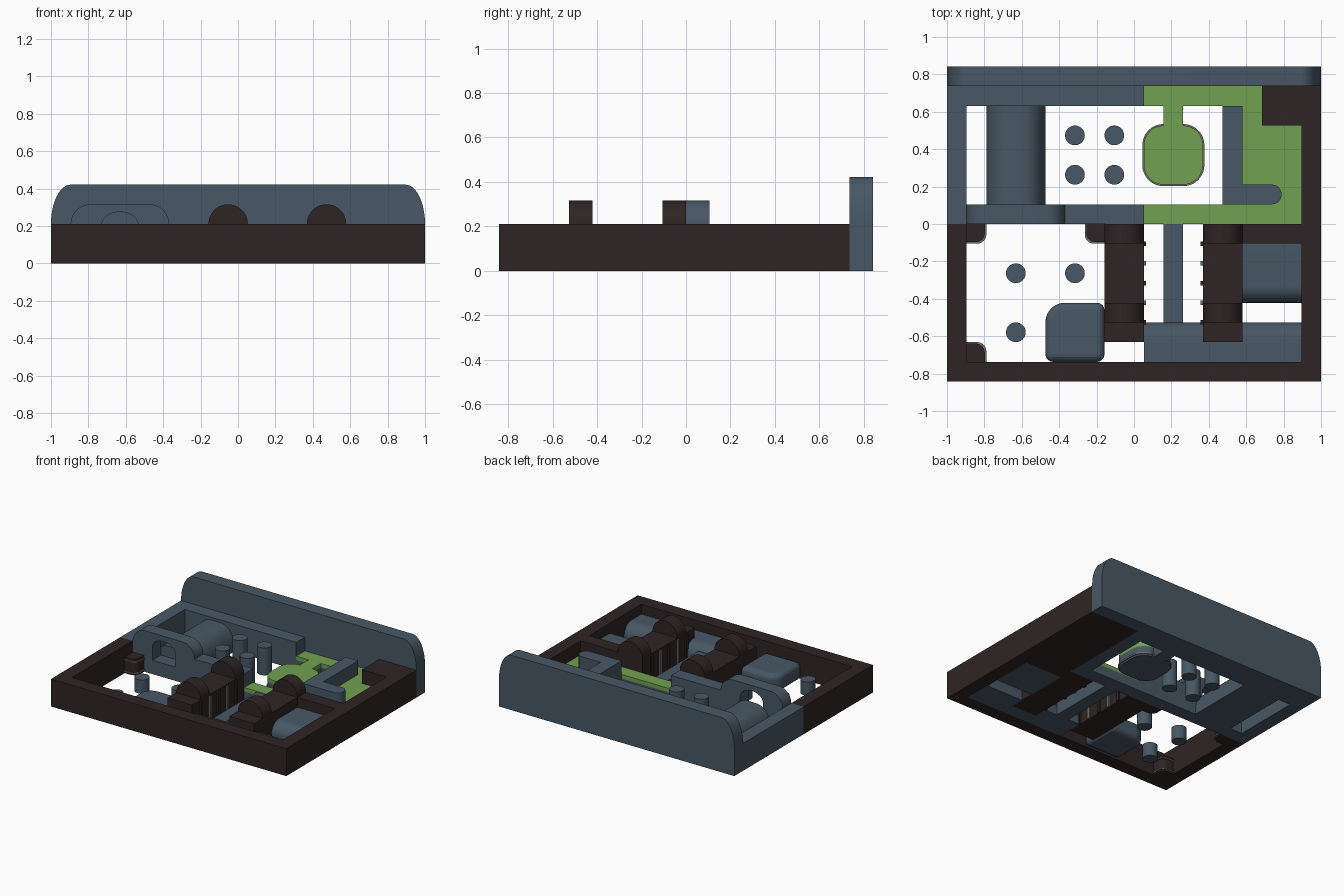
import bpy, bmesh, math

if "Cube" in bpy.data.objects:
    bpy.data.objects.remove(bpy.data.objects["Cube"])

U = 2 / 19          # layout grid step
H = 2 * U           # frame height


def material(name, rgb):
    m = bpy.data.materials.new(name)
    m.diffuse_color = (*rgb, 1)
    m.use_nodes = True
    m.node_tree.nodes["Principled BSDF"].inputs["Base Color"].default_value = m.diffuse_color
    return m


BLUE = material("slate_blue", (0.065, 0.097, 0.130))
DARK = material("dark_brown", (0.028, 0.018, 0.018))
GREEN = material("leaf_green", (0.165, 0.355, 0.080))
GREY = material("warm_grey", (0.16, 0.15, 0.14))


def prism(name, pts, lo, hi, mat, axis='z', smooth=False):
    """Extrude a closed 2D profile along an axis (profile planes: xy, xz or yz)."""
    place = {'z': lambda a, b, c: (a, b, c),
             'y': lambda a, b, c: (a, c, b),
             'x': lambda a, b, c: (c, a, b)}[axis]
    bm = bmesh.new()
    low = [bm.verts.new(place(a, b, lo)) for a, b in pts]
    high = [bm.verts.new(place(a, b, hi)) for a, b in pts]
    bm.faces.new(low)
    bm.faces.new(high)
    n = len(pts)
    for i in range(n):
        j = (i + 1) % n
        bm.faces.new((low[i], low[j], high[j], high[i]))
    bmesh.ops.recalc_face_normals(bm, faces=bm.faces)
    me = bpy.data.meshes.new(name)
    bm.to_mesh(me)
    bm.free()
    ob = bpy.data.objects.new(name, me)
    me.materials.append(mat)
    bpy.context.collection.objects.link(ob)
    if smooth:
        bpy.ops.object.select_all(action='DESELECT')
        ob.select_set(True)
        bpy.context.view_layer.objects.active = ob
        bpy.ops.object.shade_smooth_by_angle(angle=math.radians(35))
    return ob


def box(name, x0, x1, y0, y1, mat, z0=0, z1=H):
    """Box with its plan given in grid steps."""
    pts = [(x0 * U, y0 * U), (x1 * U, y0 * U), (x1 * U, y1 * U), (x0 * U, y1 * U)]
    return prism(name, pts, z0, z1, mat)


def arc(cx, cy, rx, ry, a0, a1, n=10):
    return [(cx + rx * math.cos(math.radians(a0 + (a1 - a0) * i / n)),
             cy + ry * math.sin(math.radians(a0 + (a1 - a0) * i / n))) for i in range(n + 1)]


def dome(x0, x1, z0, z1, rx, rz):
    """Profile with a flat bottom and rounded upper corners."""
    return ([(x0, z0), (x1, z0)] + arc(x1 - rx, z1 - rz, rx, rz, 0, 90)
            + arc(x0 + rx, z1 - rz, rx, rz, 90, 180))


def disc(x, y, r, n=32):
    return arc(x, y, r, r, 0, 360, n)[:-1]


# back panel with rounded shoulders
prism("back_panel", dome(-1, 1, 0, 4 * U, U, 2 * U), 7 * U, 8 * U, BLUE, 'y', True)

# outer frame
box("left_wall_back", -9.5, -8.5, 0, 7, BLUE)
box("left_wall_front", -9.5, -8.5, -7, 0, DARK)
box("front_wall", -9.5, 9.5, -8, -7, DARK)
box("right_wall", 8.5, 9.5, -7, 7, DARK)
box("right_back_block", 6.5, 8.5, 5, 7, DARK)
box("back_ledge", -8.5, 0.5, 6, 7, BLUE)
box("middle_wall", -8.5, 0.5, 0, 1, BLUE, 0, U)
box("middle_wall_top", -3.5, 0.5, 0, 1, BLUE, U, H)

# arched window over the middle wall
cx, w = -6 * U, 0.097
outer = arc(-4.5 * U, H, U, U, 0, 90) + arc(-7.5 * U, H, U, U, 90, 180)
inner = [(cx - w, U)] + arc(cx, 0.205, w, 0.07, 180, 0, 20) + [(cx + w, U)]
prism("window_arch", outer + [(-8.5 * U, U)] + inner + [(-3.5 * U, U)], 0, U, BLUE, 'y', True)

# green floor plates on their bases
G = 0.075
for name, x0, x1, y0, y1, base in (
        ("back_path", 0.5, 5.5, 6, 7, BLUE), ("back_path_end", 5.5, 6.5, 5, 7, DARK),
        ("right_path", 5.5, 8.5, 1, 5, DARK), ("front_path", 0.5, 5.5, 0, 1, BLUE),
        ("front_path_end", 5.5, 8.5, 0, 1, DARK), ("island_stem", 1.5, 2.5, 4.9, 6, BLUE)):
    box(name + "_base", x0, x1, y0, y1, base, 0, G)
    box(name, x0, x1, y0, y1, GREEN, G, U)


def rounded(x0, x1, y0, y1, r):
    return (arc(x1 - r, y0 + r, r, r, -90, 0) + arc(x1 - r, y1 - r, r, r, 0, 90)
            + arc(x0 + r, y1 - r, r, r, 90, 180) + arc(x0 + r, y0 + r, r, r, 180, 270))


# rounded island
isle = (0.5 * U, 3.5 * U, 2 * U, 5 * U)
prism("island_base", rounded(*isle, U), 0, G, BLUE, smooth=True)
prism("island_top", rounded(*isle, U), G, U, GREEN, smooth=True)
e = 0.008
prism("island_lip", rounded(isle[0] - e, isle[1] + e, isle[2] - e, isle[3] + e, U + e),
      0.012, 0.024, GREY, smooth=True)

# blue L-shaped wall with a round end
box("bar_wall", 4.5, 5.5, 2, 6, BLUE)
foot = [(4.5 * U, U)] + arc(7 * U, 1.5 * U, U / 2, U / 2, -90, 90, 16) + [(4.5 * U, 2 * U)]
prism("bar_wall_foot", foot, U, H, BLUE, smooth=True)
box("bar_wall_foot_base", 4.5, 5.5, 1, 2, BLUE, 0, U)

# rounded mound beside the left slot
prism("mound", dome(-7.5 * U, -4.5 * U, 0, 0.19, 0.12, 0.15), U, 6 * U, BLUE, 'y', True)

# pins
for i, (x, y, h) in enumerate([(-3, 4.5, H), (-1, 4.5, H), (-3, 2.5, H), (-1, 2.5, H),
                               (-6, -2.5, U), (-3, -2.5, U), (-6, -5.5, U)]):
    prism(f"pin_{i}", disc(x * U, y * U, U / 2), 0, h, BLUE, smooth=True)


def corner(cx, cy, sx, sy, s):
    """Square in a wall corner, its free corner rounded."""
    r = 0.05
    pts = [(0, 0), (s, 0)] + arc(s - r, s - r, r, r, 0, 90) + [(0, s)]
    return [(cx * U + sx * a, cy * U + sy * b) for a, b in pts]


# corner posts with thin rims
for i, (x, y, sx, sy) in enumerate([(-8.5, 0, 1, -1), (-8.5, -7, 1, 1), (-1.5, 0, -1, -1)]):
    prism(f"corner_post_{i}", corner(x, y, sx, sy, U - 0.008), 0, 0.125, DARK, smooth=True)
    for z in (0.012, 0.1):
        prism(f"corner_rim_{i}", corner(x, y, sx, sy, U), z, z + 0.01, GREY)

# two dark benches with round end humps and ribbed inner sides
for side in (-1, 1):
    c = 2 + side * 2.5
    box("bench", c - 1, c + 1, -6, 0, DARK)
    for y in (-1, -5):
        prism("bench_hump", arc(c * U, H, U, U, 0, 180, 24), y * U, (y + 1) * U, DARK, 'y', True)
    face = (2 + side * 1.5) * U
    for k in range(5):
        y = -(k + 1) * U
        a, b = sorted((face, face - side * 0.012))
        prism("bench_rib", [(a, y - 0.012), (b, y - 0.012), (b, y + 0.012), (a, y + 0.012)],
              0, H - 0.01, GREY if k % 2 else DARK)

# dark rail behind the right seat
box("right_rail", 5.5, 8.5, -1, 0, DARK)

# blue seats: curved slabs
T = 0.135
r = 0.09
prism("right_seat", [(-U, 0), (-U, T)] + arc(-4 * U + r, T - r, r, r, 90, 180) + [(-4 * U, 0)],
      5.5 * U, 8.5 * U, BLUE, 'x', True)
front = [(-7 * U, 0), (-7 * U, T)] + arc(-5 * U - r, T - r, r, r, 90, 0) + [(-5 * U, 0)]
prism("front_slab", front, 0.5 * U, 8.5 * U, BLUE, 'x', True)
left = ([(0.5 * U - 2 * U, -7 * U), (-1.5 * U, -4 * U)]
        + arc(-3.5 * U, -5 * U, U, U, 90, 180) + [(-4.5 * U, -7 * U)])
slab = prism("front_slab_left", left, 0, T, BLUE)
bev = slab.modifiers.new("soft_top", 'BEVEL')
bev.width = 0.04
bev.segments = 4
bev.limit_method = 'ANGLE'
bev.angle_limit = math.radians(40)

# centre walkway between the benches
box("walkway", 1.5, 2.5, -5, 0, BLUE, 0, U - 0.005)
